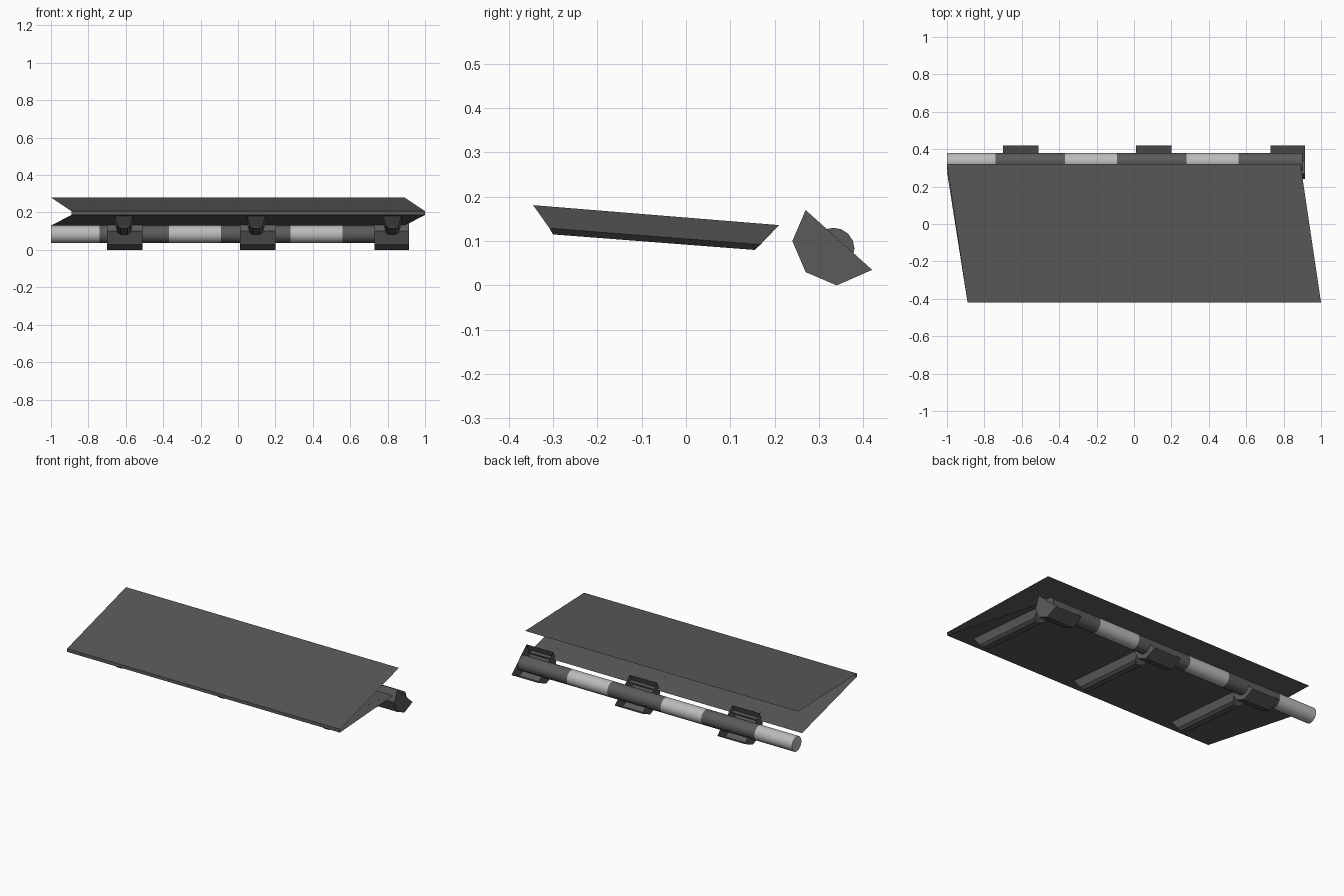
import bpy, bmesh, math
from mathutils import Vector

if "Cube" in bpy.data.objects:
    bpy.data.objects.remove(bpy.data.objects["Cube"])


def material(name, v):
    m = bpy.data.materials.new(name)
    m.diffuse_color = (v, v, v, 1)
    m.use_nodes = True
    m.node_tree.nodes["Principled BSDF"].inputs["Base Color"].default_value = m.diffuse_color
    return m


DARK = material("dark_grey", 0.105)
LIGHT = material("light_grey", 0.50)


def make(name, verts, faces, mat=DARK):
    me = bpy.data.meshes.new(name)
    me.from_pydata(verts, [], faces)
    me.materials.append(mat)
    bm = bmesh.new()
    bm.from_mesh(me)
    bmesh.ops.recalc_face_normals(bm, faces=bm.faces)
    bm.to_mesh(me)
    bm.free()
    ob = bpy.data.objects.new(name, me)
    bpy.context.collection.objects.link(ob)
    return ob


# Folded thin sheet: sloping top, narrow front edge, sloping underside
rows = [(-1.0, 0.89, 0.32, 0.28), (-0.89, 1.0, -0.42, 0.207),
        (-0.89, 1.0, -0.42, 0.187), (-1.0, 0.89, 0.28, 0.13)]
verts = []
for x0, x1, y, z in rows:
    verts += [(x0, y, z), (x1, y, z)]
make("folded_panel", verts, [(2 * i, 2 * i + 2, 2 * i + 3, 2 * i + 1) for i in range(3)])

# Tapered ribs below the panel: (half width, y front, z front, y back, z back)
layers = [(0.048, -0.345, 0.181, 0.21, 0.136),
          (0.035, -0.308, 0.129, 0.168, 0.092),
          (0.018, -0.300, 0.115, 0.155, 0.080)]
for n, cx in enumerate((-0.61, 0.097, 0.825)):
    v = []
    for w, yf, zf, yb, zb in layers:
        v += [(cx - w, yf, zf), (cx + w, yf, zf), (cx + w, yb, zb), (cx - w, yb, zb)]
    f = [(3, 2, 1, 0), (8, 9, 10, 11)]
    for k in (0, 4):
        f += [(k + i, k + (i + 1) % 4, k + 4 + (i + 1) % 4, k + 4 + i) for i in range(4)]
    make(f"rib_{n + 1}", v, f)

# Clips round the pipe: closed ends, open towards the upper back
profile = [(0.27, 0.17), (0.24, 0.10), (0.27, 0.03), (0.34, 0.0), (0.42, 0.035)]
for n, (x0, x1) in enumerate(((-0.70, -0.51), (0.01, 0.20), (0.73, 0.915))):
    v = [(x0, y, z) for y, z in profile] + [(x1, y, z) for y, z in profile]
    f = [tuple(range(5)), tuple(range(5, 10))]
    f += [(i, i + 1, i + 6, i + 5) for i in range(4)]
    make(f"pipe_clip_{n + 1}", v, f)

# Pipe with alternating light and dark bands
stops = [-1.0, -0.74, -0.37, -0.09, 0.28, 0.56, 0.90]
N, R, CY, CZ = 16, 0.047, 0.333, 0.083
v = [(x, CY + R * math.cos(2 * math.pi * i / N), CZ + R * math.sin(2 * math.pi * i / N))
     for x in stops for i in range(N)]
f = [tuple(range(N)), tuple(range(N * (len(stops) - 1), N * len(stops)))]
f += [(s * N + i, s * N + (i + 1) % N, (s + 1) * N + (i + 1) % N, (s + 1) * N + i)
      for s in range(len(stops) - 1) for i in range(N)]
pipe = make("banded_pipe", v, f, LIGHT)
pipe.data.materials.append(DARK)
for p in pipe.data.polygons:
    x = p.center.x
    band = sum(x > s for s in stops[1:-1])
    p.material_index = band % 2
bpy.context.view_layer.objects.active = pipe
pipe.select_set(True)
bpy.ops.object.shade_smooth_by_angle(angle=math.radians(40))
